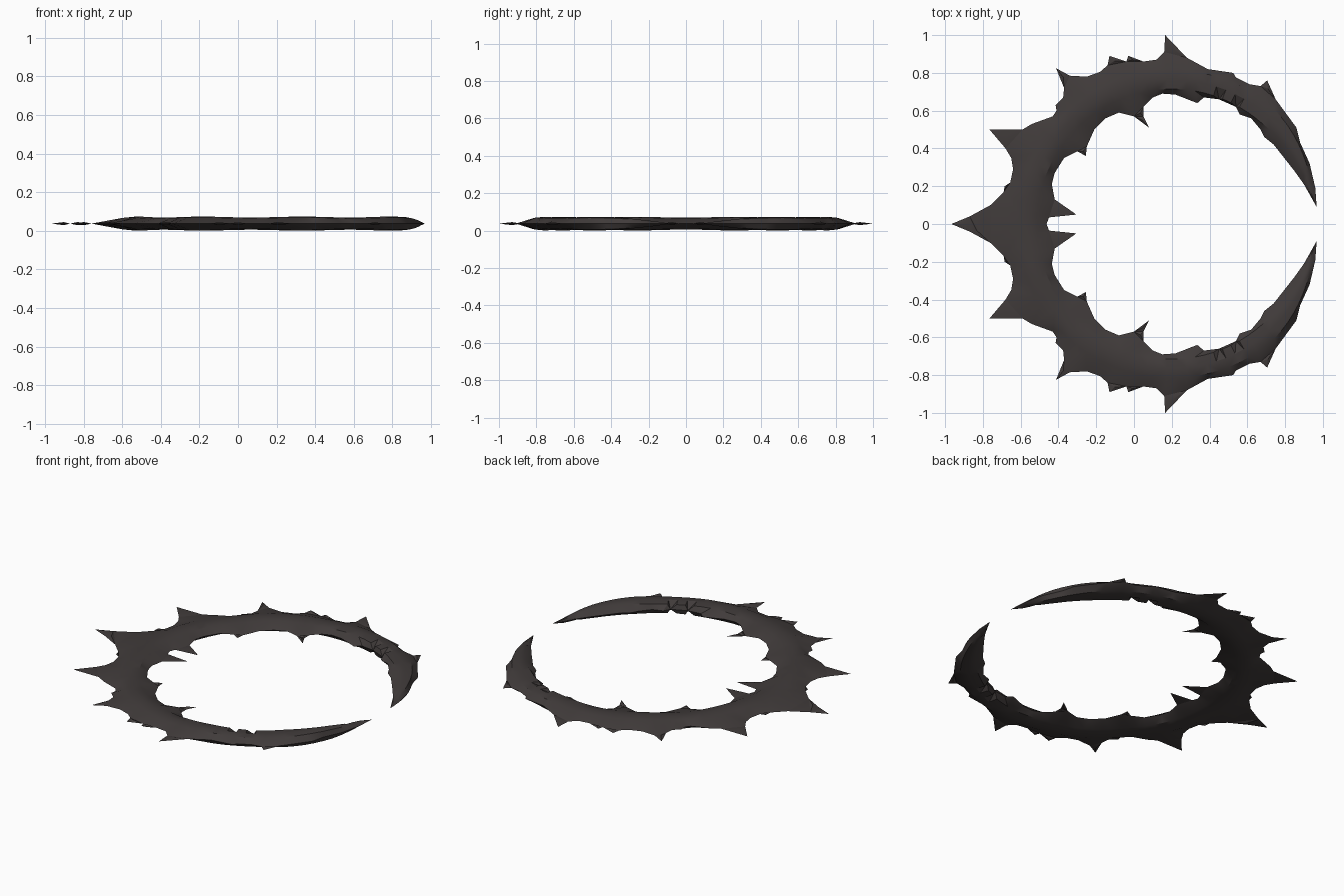
import bpy, bmesh, math
from mathutils import Vector
from mathutils.geometry import delaunay_2d_cdt

if "Cube" in bpy.data.objects:
    bpy.data.objects.remove(bpy.data.objects["Cube"])

EDGE_Z = 0.037      # height of the sharp rim
CX, R_MID = 0.20, 0.765   # centre and radius of the crest ring

# Spiked outer rim of the upper half, back spike to crescent tip
outer = [(-.967, 0), (-.87, .04), (-.76, .10), (-.69, .17), (-.685, .20), (-.655, .22),
         (-.64, .29), (-.65, .35), (-.68, .40), (-.765, .50), (-.59, .50), (-.54, .53),
         (-.43, .57), (-.41, .60), (-.415, .63), (-.375, .67), (-.37, .72), (-.413, .825),
         (-.34, .785), (-.25, .78), (-.18, .805), (-.14, .84), (-.13, .89), (-.04, .86),
         (-.03, .89), (.05, .86), (.12, .87), (.16, .91), (.165, 1.0), (.28, .88),
         (.39, .82), (.525, .80), (.54, .775), (.61, .74), (.67, .73), (.705, .76),
         (.75, .66), (.86, .51), (.88, .43), (.93, .32), (.96, .19), (.967, .09)]
# Inner rim of the upper half, crescent tip back to the middle notch
inner = [(.90, .21), (.85, .28), (.74, .42), (.69, .46), (.67, .50), (.62, .56),
         (.56, .58), (.54, .62), (.45, .66), (.37, .67), (.335, .64), (.22, .685),
         (.15, .69), (.10, .67), (.05, .62), (.05, .57), (.08, .51), (0, .57),
         (-.08, .59), (-.15, .56), (-.21, .50), (-.25, .41), (-.255, .36), (-.30, .385),
         (-.37, .35), (-.42, .27), (-.435, .21), (-.42, .13), (-.305, .05), (-.45, .035),
         (-.463, 0)]

half = outer + inner
rim = half + [(x, -y) for x, y in half[-2:0:-1]]
rim.reverse()
points = [Vector(p) for p in rim]
heights = [0.0] * len(rim)

# Three rows of crest points give the blade its lens-shaped section
for offset, rise in ((-.5, .029), (0, .034), (.5, .029)):
    for deg in range(12, 349, 4):
        a = min(deg, 360 - deg)
        width = 0.1 * min(1, (a - 6.7) / 42)
        r = R_MID - 0.012 * max(0, 1 - a / 40) + offset * width
        t = math.radians(deg)
        points.append(Vector((CX + r * math.cos(t), r * math.sin(t))))
        wave = 0.0025 * math.cos(math.radians(a * 9))
        heights.append((rise + wave) * min(1, (a - 4) / 22))

verts, _, faces, origin, _, _ = delaunay_2d_cdt(
    points, [], [list(range(len(rim)))], 1, 1e-5)

# Upper and lower skins share the rim vertices
bm = bmesh.new()
top, bottom = [], []
for v, ids in zip(verts, origin):
    h = min((heights[i] for i in ids), default=0.0)
    top.append(bm.verts.new((v.x, v.y, EDGE_Z + h)))
    bottom.append(top[-1] if h == 0 else bm.verts.new((v.x, v.y, EDGE_Z - h)))
for f in faces:
    bm.faces.new([top[i] for i in f])
    low = [bottom[i] for i in reversed(f)]
    if not all(bottom[i] is top[i] for i in f):
        bm.faces.new(low)
# Faces lying wholly on the rim would be zero-thickness skins: lift their middle
for f in [f for f in bm.faces if all(abs(v.co.z - EDGE_Z) < 1e-6 for v in f.verts)]:
    c = f.calc_center_median()
    ring = list(f.verts)
    bm.faces.remove(f)
    up = bm.verts.new((c.x, c.y, c.z + .008))
    dn = bm.verts.new((c.x, c.y, c.z - .008))
    for i in range(3):
        p, q = ring[i], ring[(i + 1) % 3]
        bm.faces.new((p, q, up))
        bm.faces.new((q, p, dn))

mesh = bpy.data.meshes.new("spiked_crescent_blade")
bm.to_mesh(mesh)
bm.free()
blade = bpy.data.objects.new("spiked_crescent_blade", mesh)
bpy.context.collection.objects.link(blade)

mat = bpy.data.materials.new("dark_iron")
mat.diffuse_color = (0.052, 0.044, 0.043, 1)
mat.use_nodes = True
mat.node_tree.nodes["Principled BSDF"].inputs["Base Color"].default_value = mat.diffuse_color
mesh.materials.append(mat)

bpy.context.view_layer.objects.active = blade
blade.select_set(True)
bpy.ops.object.shade_smooth_by_angle(angle=math.radians(30))
